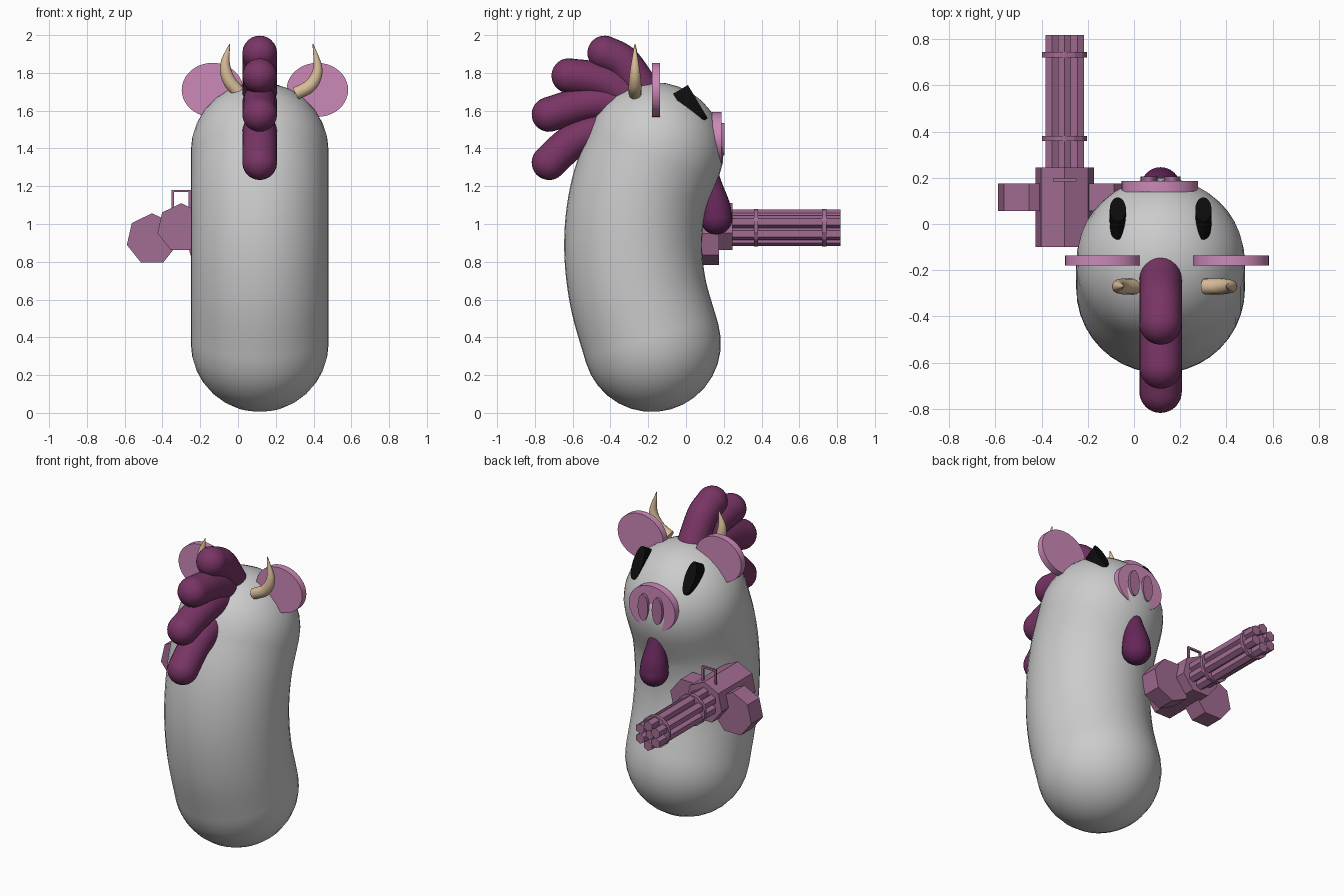
import bpy, bmesh, math
from mathutils import Vector

if "Cube" in bpy.data.objects:
    bpy.data.objects.remove(bpy.data.objects["Cube"])

CX = 0.115  # centre line of the creature


def material(name, rgb):
    m = bpy.data.materials.new(name)
    m.diffuse_color = (*rgb, 1)
    m.use_nodes = True
    m.node_tree.nodes["Principled BSDF"].inputs["Base Color"].default_value = m.diffuse_color
    return m


PINK = material("pink", (0.60, 0.25, 0.48))
NOSTRIL = material("dusty_pink", (0.42, 0.16, 0.34))
METAL = material("mauve", (0.36, 0.15, 0.29))
PLUM = material("plum", (0.19, 0.035, 0.13))
WINE = material("wine", (0.13, 0.02, 0.10))
BLACK = material("black", (0.004, 0.004, 0.004))
BONE = material("bone", (0.68, 0.50, 0.31))


def finish(name, bm, mat, smooth, loc=(0, 0, 0)):
    bmesh.ops.remove_doubles(bm, verts=bm.verts, dist=1e-5)
    bmesh.ops.recalc_face_normals(bm, faces=bm.faces)
    me = bpy.data.meshes.new(name)
    bm.to_mesh(me)
    bm.free()
    ob = bpy.data.objects.new(name, me)
    bpy.context.collection.objects.link(ob)
    ob.location = loc
    if mat:
        me.materials.append(mat)
    if smooth:
        bpy.ops.object.select_all(action='DESELECT')
        ob.select_set(True)
        bpy.context.view_layer.objects.active = ob
        bpy.ops.object.shade_smooth_by_angle(angle=math.radians(40))
    return ob


def sweep(name, pts, radii, mat, normal=(1, 0, 0), sides=24, steps=8, caps=(True, True)):
    """Tapered round tube along a smooth planar path, with optional domed ends."""
    P = [Vector((*p, r)) for p, r in zip(pts, radii)]
    P = [2 * P[0] - P[1]] + P + [2 * P[-1] - P[-2]]
    samples = []
    for i in range(1, len(P) - 2):
        a, b, c, d = P[i - 1:i + 3]
        for k in range(steps + (i == len(P) - 3)):
            t = k / steps
            samples.append(0.5 * (2 * b + (c - a) * t + (2 * a - 5 * b + 4 * c - d) * t * t
                                  + (3 * b - a - 3 * c + d) * t ** 3))
    C = [s.to_3d() for s in samples]
    T = [(C[min(i + 1, len(C) - 1)] - C[max(i - 1, 0)]).normalized() for i in range(len(C))]
    rings = [(c, t, s[3]) for c, t, s in zip(C, T, samples)]
    for end, sign in ((0, -1), (-1, 1)):
        if caps[end]:
            c, t, r = rings[end]
            for k in range(1, 9):
                a = k * math.pi / 16
                ring = (c + t * sign * r * math.sin(a), t, r * math.cos(a))
                rings.insert(0, ring) if sign < 0 else rings.append(ring)
    n = Vector(normal)
    bm = bmesh.new()
    loops = []
    for c, t, r in rings:
        v = t.cross(n)
        loops.append([bm.verts.new(c + r * (n * math.cos(a) + v * math.sin(a)))
                      for a in (2 * math.pi * k / sides for k in range(sides))])
    for A, B in zip(loops, loops[1:]):
        for k in range(sides):
            j = (k + 1) % sides
            bm.faces.new((A[k], A[j], B[j], B[k]))
    for L, capped in ((loops[0], caps[0]), (loops[-1], caps[1])):
        if not capped:
            bm.faces.new(L)
    return finish(name, bm, mat, True)


def prism(name, x, z, y0, y1, rx, rz, sides, mat, start=90, smooth=False):
    """Elliptical or polygonal prism running along y."""
    bm = bmesh.new()
    ang = [math.radians(start) + 2 * math.pi * k / sides for k in range(sides)]
    h = (y1 - y0) / 2
    A, B = [[bm.verts.new((rx * math.cos(a), y, rz * math.sin(a))) for a in ang] for y in (-h, h)]
    bm.faces.new(A)
    bm.faces.new(B)
    for k in range(sides):
        j = (k + 1) % sides
        bm.faces.new((A[k], A[j], B[j], B[k]))
    return finish(name, bm, mat, smooth, (x, (y0 + y1) / 2, z))


def box(name, c, size, mat):
    bm = bmesh.new()
    bmesh.ops.create_cube(bm, size=1)
    bmesh.ops.scale(bm, vec=size, verts=bm.verts)
    return finish(name, bm, mat, False, c)


# Bent capsule body
sweep("body", [(CX, -.18, .37), (CX, -.255, .64), (CX, -.28, .9), (CX, -.25, 1.15), (CX, -.165, 1.385)],
      [.365] * 5, None, sides=40)

# Swept-back crest
crest = [
    [(-.20, 1.66), (-.27, 1.77), (-.34, 1.86), (-.43, 1.905)],
    [(-.24, 1.60), (-.35, 1.71), (-.47, 1.765), (-.62, 1.785)],
    [(-.33, 1.63), (-.45, 1.645), (-.58, 1.625), (-.725, 1.58)],
    [(-.36, 1.50), (-.48, 1.49), (-.61, 1.43), (-.725, 1.325)],
]
for i, path in enumerate(crest):
    sweep(f"crest_lobe_{i + 1}", [(CX, y, z) for y, z in path], [.092] * 4, PLUM)

# Wattle under the snout
sweep("wattle", [(CX, .12, 1.34), (CX, .14, 1.20), (CX, .155, 1.10), (CX, .16, 1.03)],
      [.025, .055, .078, .086], WINE)

# Ears
for side, x in (("left", -.135), ("right", .42)):
    prism(f"ear_{side}", x, 1.71, -.18, -.137, .163, .143, 40, PINK, smooth=True)

# Horns
horns = {"left": [(.01, 1.69), (-.05, 1.765), (-.068, 1.85), (-.045, 1.95)],
         "right": [(.305, 1.69), (.385, 1.735), (.422, 1.82), (.398, 1.95)]}
for side, path in horns.items():
    sweep(f"horn_{side}", [(x, -.27, z) for x, z in path], [.034, .034, .025, .003], BONE,
          normal=(0, 1, 0), sides=16, caps=(False, True))

# Slanted eyes
for side, s in (("left", -1), ("right", 1)):
    eye = prism(f"eye_{side}", CX + s * .185, 1.625, -.021, .069, .035, .102, 32, BLACK, smooth=True)
    eye.rotation_euler.x = .54

# Snout and nostrils
prism("snout", CX - .003, 1.45, .138, .187, .165, .143, 40, PINK, smooth=True)
for side, s in (("left", -1), ("right", 1)):
    prism(f"nostril_{side}", CX + s * .05, 1.45, .18, .205, .036, .085, 28, NOSTRIL, smooth=True)

# Gun housing and the two side drums
GX, GZ = -.30, .98
prism("gun_housing", GX, GZ, -.10, .245, .13, .13, 7, METAL)
prism("drum_outer", -.455, .92, .056, .176, .137, .137, 7, METAL)
prism("drum_inner", -.145, .92, .056, .176, .137, .137, 7, METAL, start=-90)

# Barrel cluster with two clamp bands
prism("barrel_core", GX, GZ, .2, .80, .03, .03, 6, METAL)
for k in range(6):
    a = k * math.pi / 3 + math.pi / 6
    prism(f"barrel_{k + 1}", GX + .063 * math.cos(a), GZ + .063 * math.sin(a), .2, .817,
          .033, .033, 6, METAL)
for i, y in enumerate((.37, .732)):
    prism(f"band_{i + 1}", GX, GZ, y - .011, y + .011, .1, .1, 14, METAL)

# Carry handle
for side, s in (("left", -1), ("right", 1)):
    box(f"handle_post_{side}", (GX + s * .045, .19, 1.12), (.012, .012, .12), METAL)
box("handle_bar", (GX, .19, 1.175), (.102, .012, .012), METAL)
